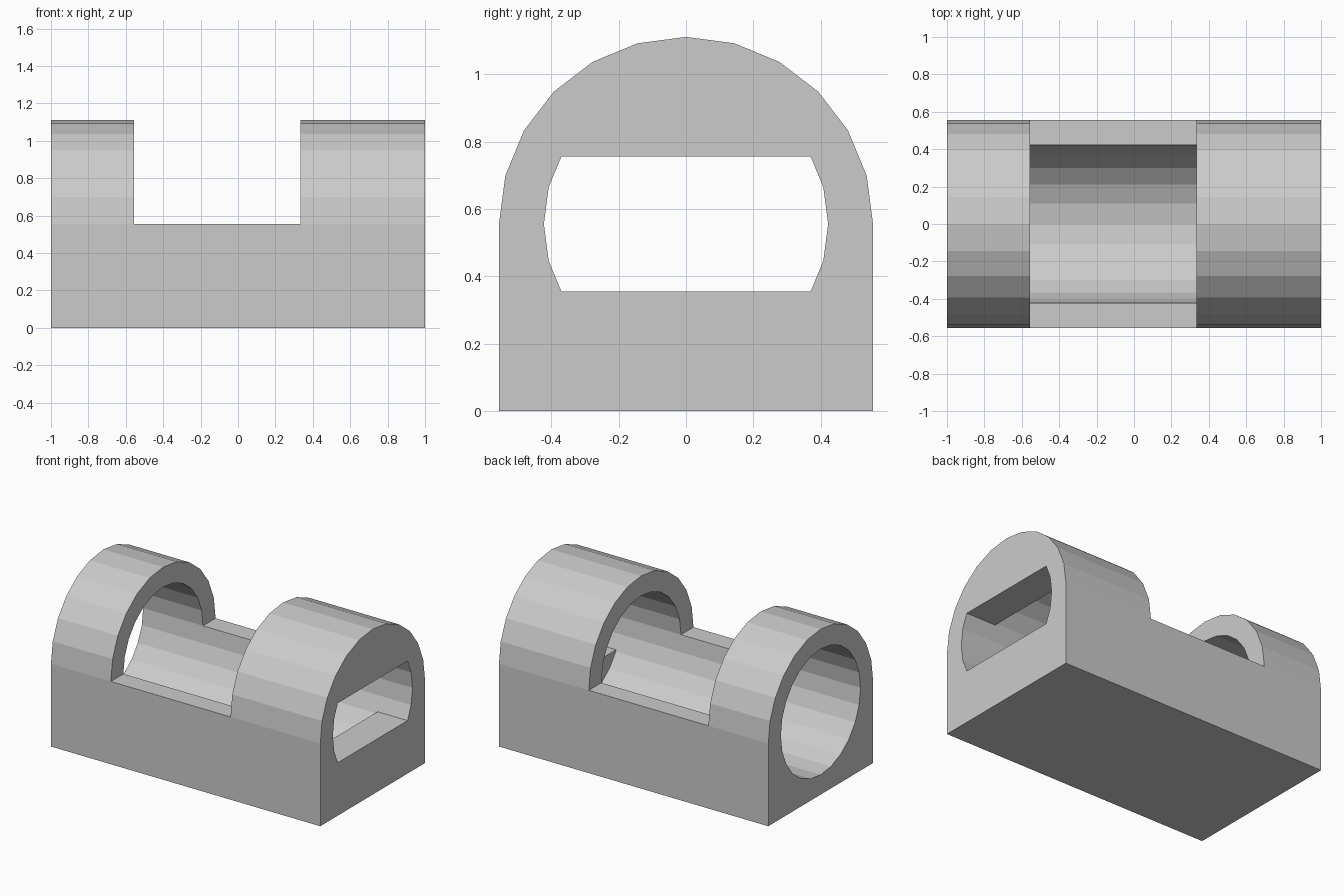
import bpy, bmesh
from math import sin, cos, pi

if "Cube" in bpy.data.objects:
    bpy.data.objects.remove(bpy.data.objects["Cube"])

U = 1 / 9                      # design unit: body is 18 x 10 x 10 units
R, AXIS, BORE = 5 * U, 5 * U, 3.8 * U
WALL, SLOT = 7 * U, 1.8 * U    # inner face of end wall, half height of slot


def prism(name, profile, x0, x1):
    """Extrude a closed (y, z) profile along x."""
    bm = bmesh.new()
    face = bm.faces.new([bm.verts.new((x0, y, z)) for y, z in profile])
    ext = bmesh.ops.extrude_face_region(bm, geom=[face])
    moved = [v for v in ext["geom"] if isinstance(v, bmesh.types.BMVert)]
    bmesh.ops.translate(bm, verts=moved, vec=(x1 - x0, 0, 0))
    bmesh.ops.recalc_face_normals(bm, faces=bm.faces)
    mesh = bpy.data.meshes.new(name)
    bm.to_mesh(mesh)
    bm.free()
    ob = bpy.data.objects.new(name, mesh)
    bpy.context.collection.objects.link(ob)
    return ob


def arc(radius, first, last):
    """Points on the bore axis circle in 15 degree steps."""
    return [(radius * cos(i * pi / 12), AXIS + radius * sin(i * pi / 12))
            for i in range(first, last + 1)]


def box(name, x0, x1, z0, z1):
    return prism(name, [(-1, z0), (1, z0), (1, z1), (-1, z1)], x0, x1)


def cut(target, cutter):
    """Subtract the cutter and remove it."""
    mod = target.modifiers.new("cut", 'BOOLEAN')
    mod.operation, mod.solver, mod.object = 'DIFFERENCE', 'EXACT', cutter
    bpy.context.view_layer.objects.active = target
    bpy.ops.object.modifier_apply(modifier=mod.name)
    bpy.data.objects.remove(cutter)


# Housing: square base with a half-round top
housing = prism("bearing_housing", [(-R, 0), (R, 0)] + arc(R, 0, 12), -1, 1)

# Bore: full round up to the end wall, narrowed to a flat slot through it
bore = prism("bore_cutter", arc(BORE, 0, 23), -1.2, 1.2)
cut(bore, box("slot_top", WALL, 1.4, AXIS + SLOT, 1.5))
cut(bore, box("slot_bottom", WALL, 1.4, -0.5, AXIS - SLOT))
cut(housing, bore)

# Open window across the upper half
cut(housing, box("window_cutter", -5 * U, 3 * U, AXIS, 1.5))
